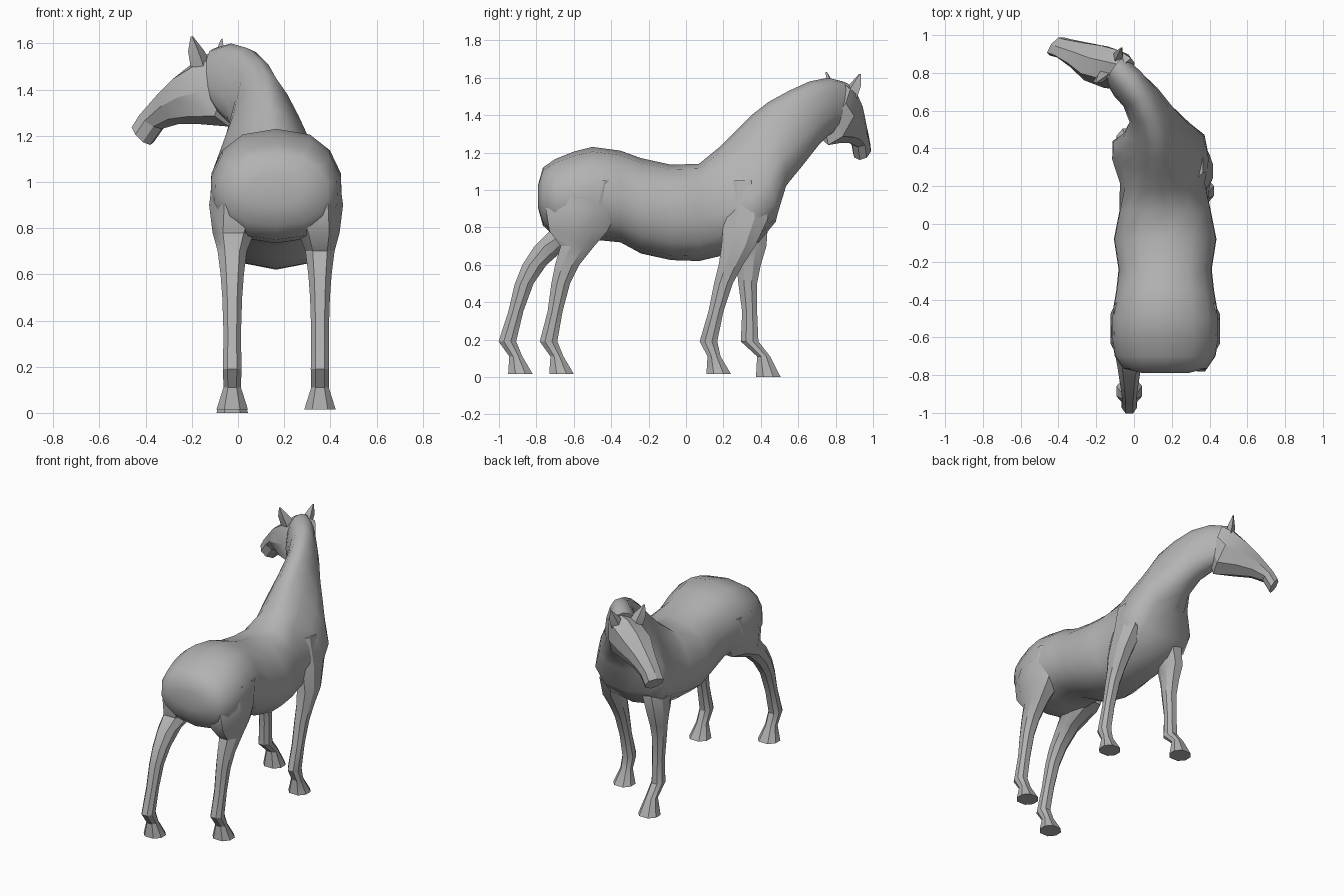
import bpy
import bmesh
from math import sin, cos, pi, radians
from mathutils import Vector

cube = bpy.data.objects.get("Cube")
if cube:
    bpy.data.objects.remove(cube, do_unlink=True)

# One plain grey coat
coat = bpy.data.materials.new("grey_coat")
coat.use_nodes = True
coat.diffuse_color = (0.45, 0.45, 0.45, 1)
coat.node_tree.nodes["Principled BSDF"].inputs["Base Color"].default_value = coat.diffuse_color


def loft(name, rings, crease):
    """Skin a list of equal-length point rings and cap both ends."""
    bm = bmesh.new()
    loops = [[bm.verts.new(point) for point in ring] for ring in rings]
    count = len(loops[0])
    for low, high in zip(loops, loops[1:]):
        for i in range(count):
            j = (i + 1) % count
            bm.faces.new((low[i], low[j], high[j], high[i]))
    bm.faces.new(loops[0])
    bm.faces.new(loops[-1])
    bmesh.ops.recalc_face_normals(bm, faces=bm.faces)
    mesh = bpy.data.meshes.new(name)
    bm.to_mesh(mesh)
    bm.free()
    mesh.materials.append(coat)
    obj = bpy.data.objects.new(name, mesh)
    bpy.context.collection.objects.link(obj)
    bpy.ops.object.select_all(action='DESELECT')
    obj.select_set(True)
    bpy.context.view_layer.objects.active = obj
    bpy.ops.object.shade_smooth_by_angle(angle=radians(crease))
    return obj


def section(top, bottom, half_width, turn, taper, sides):
    """Egg-shaped ring between a top and a bottom point; taper narrows the top."""
    top, bottom = Vector(top), Vector(bottom)
    middle, upward = (top + bottom) / 2, (top - bottom) / 2
    side = Vector((cos(radians(turn)), sin(radians(turn)), 0))
    ring = []
    for i in range(sides):
        angle = 2 * pi * i / sides
        height, across = cos(angle), sin(angle)
        fullness = abs(across) ** 0.78 * (1 if across > 0 else -1)
        reach = half_width * (1 - taper * height) * fullness
        ring.append(middle + upward * height + side * reach)
    return ring


# Barrel, rump to withers: (y, top z, bottom z, half width)
MID = 0.165
barrel = [
    (-.79, 1.03, .9, .12),
    (-.765, 1.12, .81, .225),
    (-.7, 1.165, .75, .27),
    (-.6, 1.205, .735, .288),
    (-.5, 1.23, .735, .288),
    (-.35, 1.21, .72, .262),
    (-.24, 1.17, .66, .25),
    (-.08, 1.135, .625, .275),
    (.07, 1.14, .62, .245),
]
body = [section((MID, y, top), (MID, y, bottom), width, 0, .03, 14)
        for y, top, bottom, width in barrel]

# Shoulders and neck, bending towards -x: (top, bottom, half width, turn, taper)
neck = [
    ((.15, .18, 1.23), (.15, .24, .66), .215, 0, .3),
    ((.14, .27, 1.32), (.14, .39, .72), .235, 0, .5),
    ((.13, .35, 1.4), (.13, .48, .83), .215, 4, .6),
    ((.12, .44, 1.47), (.12, .52, 1), .165, 9, .5),
    ((.09, .55, 1.53), (.09, .6, 1.11), .115, 20, .3),
    ((.04, .66, 1.58), (.03, .68, 1.22), .1, 28, .2),
    ((-.03, .76, 1.6), (-.03, .72, 1.27), .095, 40, .1),
    ((-.1, .84, 1.58), (-.08, .78, 1.32), .085, 52, .1),
]
body += [section(*ring, 14) for ring in neck]
loft("body_and_neck", body, 52)

# Head: forehead point, jaw point, half width
head = [
    ((-.06, .84, 1.57), (-.03, .74, 1.36), .08),
    ((-.15, .86, 1.55), (-.04, .76, 1.24), .11),
    ((-.24, .88, 1.48), (-.16, .82, 1.25), .11),
    ((-.32, .91, 1.4), (-.26, .88, 1.25), .08),
    ((-.41, .94, 1.3), (-.33, .92, 1.23), .06),
    ((-.44, .95, 1.25), (-.38, .93, 1.16), .06),
]
loft("head", [section(brow, jaw, width, 54, -.12, 8) for brow, jaw, width in head], 25)


# Ears
def ear(name, base, tip, turn):
    base, tip = Vector(base), Vector(tip)
    lean = Vector((cos(radians(turn)), sin(radians(turn)), 0))
    across = lean.cross(tip - base).normalized()
    rings = []
    for step, size in ((0, .05), (.5, .04), (1, .006)):
        center = base.lerp(tip, step)
        rings.append([center + lean * size, center + across * size * .6,
                      center - lean * size, center - across * size * .6])
    loft(name, rings, 20)


ear("ear_left", (-.09, .87, 1.49), (-.07, .93, 1.62), 60)
ear("ear_right", (-.16, .79, 1.5), (-.2, .75, 1.63), 25)


# Legs
def leg_ring(x, y, z, width, depth):
    """Eight-sided ring, flattened front and back."""
    corners = ((.5, 1), (1, .4))
    quarter = [(a, b) for a, b in corners]
    half = quarter + [(a, -b) for a, b in reversed(quarter)]
    outline = half + [(-a, b) for a, b in reversed(half)]
    return [(x + width * a, y + depth * b, z) for a, b in outline]


def leg(name, side, hoof_y, fetlock_y, shank, upper):
    """Hoof, pastern and fetlock, then the shank, then the muscle set in the body."""
    x = MID + side * .19
    ground = 0 if hoof_y > .4 else .015
    rings = [leg_ring(x, hoof_y, ground, .068, .066),
             leg_ring(x, hoof_y - .025, .11, .038, .035),
             leg_ring(x, fetlock_y, .19, .04, .047)]
    for y, z, depth in zip(shank, (.35, .5, .6, .7), (.04, .05, .065, .09)):
        rings.append(leg_ring(x, y, z, .018 + depth / 2, depth))
    for z, back, front, offset, width in upper:
        rings.append(leg_ring(MID + side * offset, (back + front) / 2, z,
                              width, (front - back) / 2))
    loft(name, rings, 28)


# Shared muscle shapes: (z, back y, front y, distance from middle, half width)
haunch = [(.78, -.73, -.42, .185, .09), (.9, -.75, -.36, .16, .13), (1.05, -.7, -.32, .11, .16)]
shoulder = [(.85, .2, .44, .16, .075), (1.05, .22, .4, .1, .1)]

leg("hind_leg_right", -1, -.885, -.955, (-.91, -.865, -.81, -.72), haunch)
leg("hind_leg_left", 1, -.665, -.735, (-.7, -.67, -.635, -.58), haunch)
leg("foreleg_left", 1, .175, .12, (.16, .2, .24, .28), shoulder)
leg("foreleg_right", -1, .44, .34, (.34, .33, .335, .34), shoulder)
